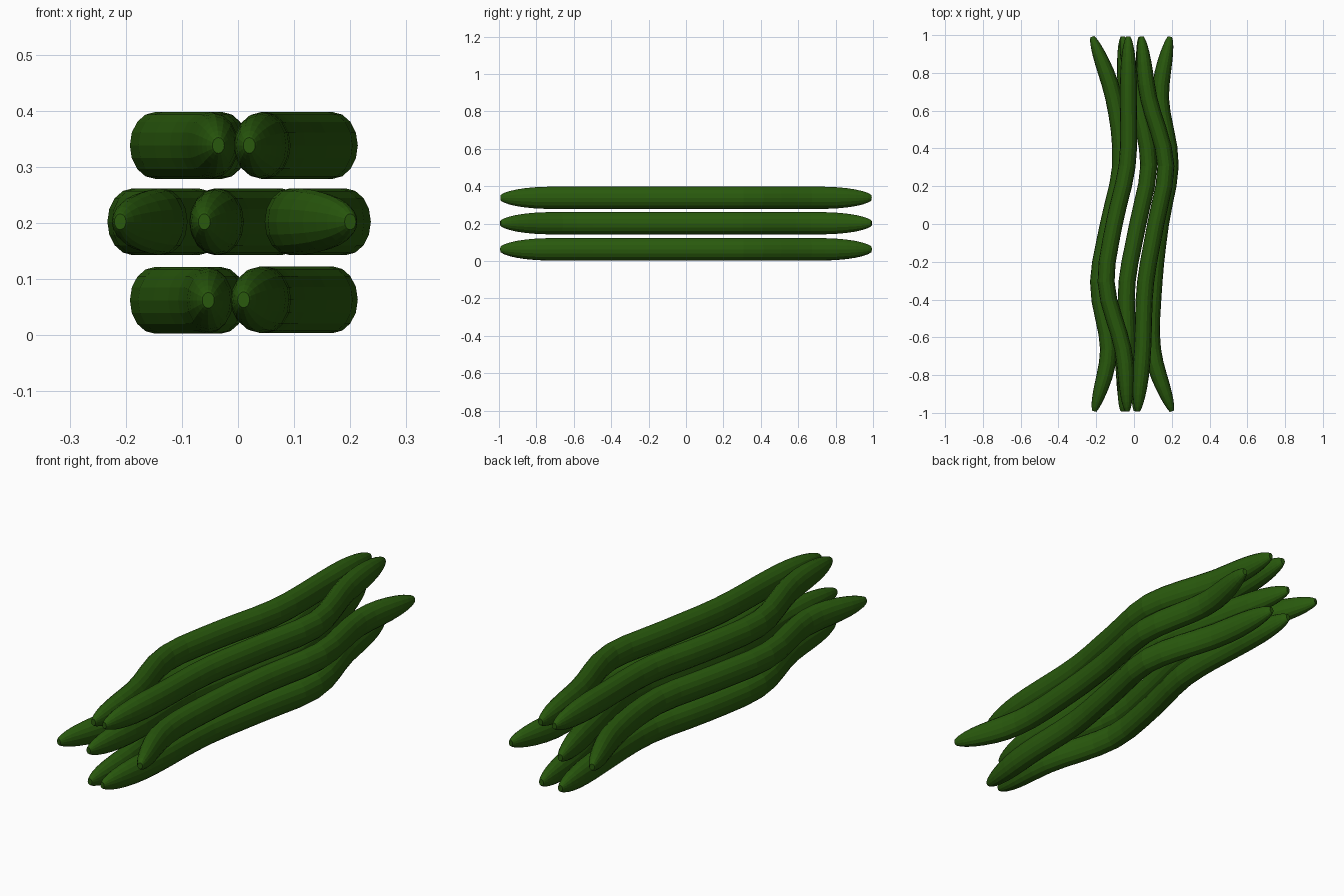
import bpy, bmesh, math
from mathutils import Vector

if "Cube" in bpy.data.objects:
    bpy.data.objects.remove(bpy.data.objects["Cube"])

green = bpy.data.materials.new("bean_green")
green.diffuse_color = (0.022, 0.1, 0.004, 1)
green.use_nodes = True
green.node_tree.nodes["Principled BSDF"].inputs["Base Color"].default_value = green.diffuse_color

KNOTS = [-0.99, -0.68, -0.32, 0.0, 0.32, 0.68, 0.99]   # y stations of the bends
SIDES, STEPS = 16, 30
HALF_WIDTH, HALF_HEIGHT = 0.045, 0.0595


def path_x(xs, y):
    """Smooth cubic through the side offsets of one bean."""
    i = max(0, min(len(KNOTS) - 2, sum(y >= k for k in KNOTS) - 1))

    def slope(j):
        a, b = max(j - 1, 0), min(j + 1, len(xs) - 1)
        return (xs[b] - xs[a]) / (KNOTS[b] - KNOTS[a])
    h = KNOTS[i + 1] - KNOTS[i]
    t = (y - KNOTS[i]) / h
    return ((2*t**3 - 3*t*t + 1) * xs[i] + (t**3 - 2*t*t + t) * h * slope(i)
            + (3*t*t - 2*t**3) * xs[i + 1] + (t**3 - t*t) * h * slope(i + 1))


def bean(name, z, xs):
    bm = bmesh.new()
    rings = []
    for s in range(STEPS + 1):
        y = -0.992 * math.cos(math.pi * s / STEPS)      # denser rings at the tips
        x = path_x(xs, max(-0.99, min(0.99, y)))
        yc = max(-0.98, min(0.98, y))
        dx = (path_x(xs, yc + 0.01) - path_x(xs, yc - 0.01)) / 0.02
        side = Vector((1, -dx, 0)).normalized()
        # full body, elliptical taper to a small blunt tip
        u = max(0, (abs(y) - 0.72) / 0.28)
        f = math.sqrt(max(0.0, 1 - u * u))
        ring = []
        for k in range(SIDES):
            a = 2 * math.pi * k / SIDES
            ring.append(bm.verts.new(Vector((x, y, z))
                                     + side * (f * HALF_WIDTH * math.cos(a))
                                     + Vector((0, 0, f * HALF_HEIGHT * math.sin(a)))))
        rings.append(ring)
    for p, q in zip(rings, rings[1:]):
        for k in range(SIDES):
            n = (k + 1) % SIDES
            bm.faces.new((p[k], p[n], q[n], q[k]))
    bm.faces.new(rings[0])
    bm.faces.new(rings[-1])
    bmesh.ops.recalc_face_normals(bm, faces=bm.faces)
    me = bpy.data.meshes.new(name)
    bm.to_mesh(me)
    bm.free()
    me.materials.append(green)
    bpy.context.collection.objects.link(bpy.data.objects.new(name, me))


# bottom layer
bean("bottom_bean_left", 0.062, [-0.053, -0.06, -0.147, -0.105, -0.035, -0.04, -0.06])
bean("bottom_bean_right", 0.063, [0.01, 0.045, 0.06, 0.115, 0.168, 0.075, 0.035])
# middle layer
bean("middle_bean_left", 0.202, [-0.21, -0.135, -0.188, -0.135, -0.07, -0.11, -0.22])
bean("middle_bean_centre", 0.202, [-0.06, -0.035, -0.038, 0.02, 0.078, 0.01, -0.06])
bean("middle_bean_right", 0.202, [0.20, 0.10, 0.105, 0.14, 0.192, 0.14, 0.19])
# top layer
bean("top_bean_left", 0.338, [-0.035, -0.055, -0.147, -0.105, -0.035, -0.03, -0.03])
bean("top_bean_right", 0.338, [0.02, 0.045, 0.06, 0.115, 0.168, 0.075, 0.04])
